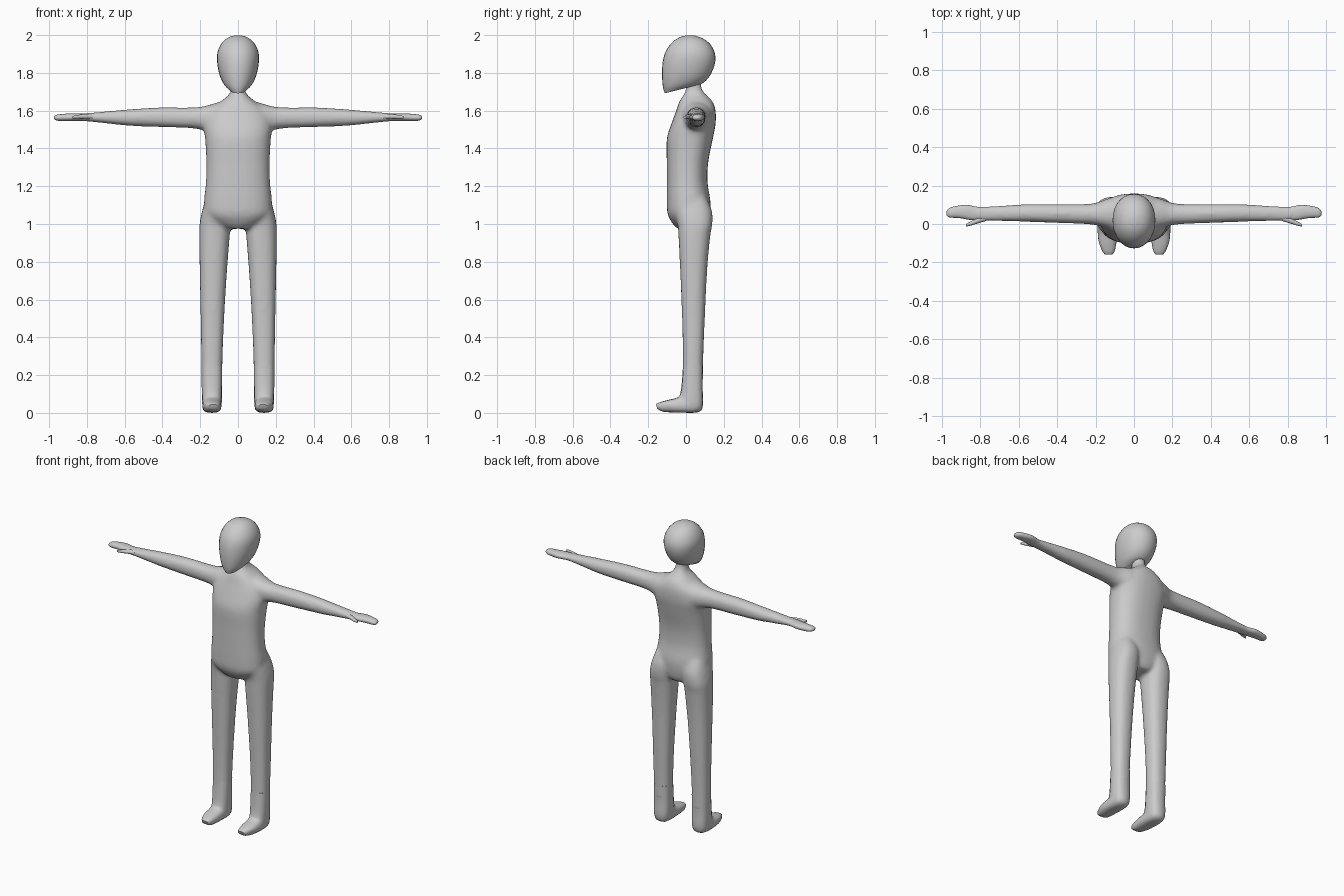
import bpy, bmesh, math
from mathutils import Vector

if "Cube" in bpy.data.objects:
    bpy.data.objects.remove(bpy.data.objects["Cube"])

skin = bpy.data.materials.new("light_grey")
skin.diffuse_color = (0.6, 0.6, 0.6, 1)
skin.use_nodes = True
skin.node_tree.nodes["Principled BSDF"].inputs["Base Color"].default_value = skin.diffuse_color


def spline(rows, steps):
    """Catmull-Rom interpolation between section rows."""
    out = []
    for i in range(len(rows) - 1):
        p = [rows[max(i - 1, 0)], rows[i], rows[i + 1], rows[min(i + 2, len(rows) - 1)]]
        for k in range(steps):
            t = k / steps
            out.append([0.5 * (2 * b + (c - a) * t + (2 * a - 5 * b + 4 * c - d) * t * t
                               + (3 * b - a - 3 * c + d) * t ** 3) for a, b, c, d in zip(*p)])
    return out + [list(rows[-1])]


def loft(name, rings, sides=20, power=1.0):
    """Skin rings given as (centre, half axis u, half axis v)."""
    bm = bmesh.new()
    loops = []
    for c, u, v in rings:
        loop = []
        for k in range(sides):
            a = 2 * math.pi * k / sides
            cu, sv = math.cos(a), math.sin(a)
            cu = math.copysign(abs(cu) ** power, cu)
            sv = math.copysign(abs(sv) ** power, sv)
            loop.append(bm.verts.new(c + u * cu + v * sv))
        loops.append(loop)
    for a, b in zip(loops, loops[1:]):
        for k in range(sides):
            j = (k + 1) % sides
            bm.faces.new((a[k], a[j], b[j], b[k]))
    bm.faces.new(loops[0])
    bm.faces.new(loops[-1])
    bmesh.ops.recalc_face_normals(bm, faces=bm.faces)
    me = bpy.data.meshes.new(name)
    bm.to_mesh(me)
    bm.free()
    me.materials.append(skin)
    ob = bpy.data.objects.new(name, me)
    bpy.context.collection.objects.link(ob)
    return ob


def upright(name, rows, s=1, steps=3, **kw):
    """Rows: front y, front z, back y, back z, centre x, half width."""
    rings = []
    for yf, zf, yb, zb, cx, hw in spline(rows, steps):
        f, b = Vector((s * cx, yf, zf)), Vector((s * cx, yb, zb))
        rings.append(((f + b) / 2, Vector((hw, 0, 0)), (b - f) / 2))
    return loft(name, rings, **kw)


def sideways(name, rows, s=1, steps=3, **kw):
    """Rows: x, front y, back y, bottom z, top z."""
    rings = [(Vector((s * x, (y0 + y1) / 2, (z0 + z1) / 2)),
              Vector((0, (y1 - y0) / 2, 0)), Vector((0, 0, (z1 - z0) / 2)))
             for x, y0, y1, z0, z1 in spline(rows, steps)]
    return loft(name, rings, **kw)


def select(obs):
    bpy.ops.object.select_all(action='DESELECT')
    for o in obs:
        o.select_set(True)
    bpy.context.view_layer.objects.active = obs[0]


# torso and neck: (z, front y, back y, half width)
torso = [(.975, -.045, .10, .07), (1.0, -.07, .118, .12), (1.05, -.097, .128, .175),
         (1.12, -.102, .13, .18), (1.22, -.102, .114, .17), (1.33, -.102, .118, .168),
         (1.45, -.102, .142, .174), (1.53, -.078, .157, .182), (1.60, -.052, .157, .155),
         (1.65, -.035, .14, .09), (1.685, -.012, .105, .048), (1.72, .0, .082, .035),
         (1.78, .0, .08, .035)]
body = [upright("body", [(a, z, b, z, 0, w) for z, a, b, w in torso], sides=28, power=.85)]
rest = []

for s, side in ((1, "left"), (-1, "right")):
    # leg: (z, front y, back y, inner x, outer x)
    leg = [(.16, -.02, .09, .084, .192), (.3, -.017, .092, .081, .195), (.5, -.021, .1, .073, .198),
           (.75, -.031, .112, .058, .203), (.93, -.04, .128, .044, .206),
           (1.0, -.045, .14, .042, .204), (1.07, -.06, .138, .035, .19), (1.14, -.05, .11, .04, .17)]
    body.append(upright("leg", [(a, z, b, z, (i + o) / 2, (o - i) / 2) for z, a, b, i, o in leg],
                        s, power=.85))
    # arm, flared into the shoulder
    arm = [(.06, -.03, .14, 1.49, 1.655), (.13, -.025, .135, 1.485, 1.638),
           (.19, -.008, .112, 1.498, 1.622), (.26, .0, .104, 1.508, 1.617),
           (.42, .006, .104, 1.513, 1.617), (.58, .012, .102, 1.52, 1.607),
           (.72, .015, .094, 1.535, 1.594), (.8, .016, .09, 1.543, 1.587), (.84, .02, .092, 1.545, 1.584)]
    body.append(sideways("arm", arm, s, power=.9))
    # hand
    hand = [(.78, .022, .084, 1.548, 1.583), (.83, .019, .092, 1.546, 1.584),
            (.87, .024, .1, 1.546, 1.585), (.91, .031, .096, 1.545, 1.584),
            (.95, .033, .088, 1.546, 1.58), (.968, .037, .078, 1.551, 1.575),
            (.975, .046, .066, 1.558, 1.568)]
    rest.append(sideways(side + "_hand", hand, s, sides=16, power=.9))
    # thumb
    thumb = [(.77, .016, .05, 1.555, 1.58), (.81, .004, .035, 1.556, 1.582),
             (.845, -.007, .016, 1.557, 1.578), (.875, -.013, .0, 1.559, 1.572)]
    rest.append(sideways(side + "_thumb", thumb, s, sides=10))
    # foot, sweeping from ankle over the heel to the toe
    foot = [(-.016, .25, .09, .25, .138, .054), (-.022, .16, .088, .13, .138, .054),
            (-.03, .105, .09, .045, .138, .053), (-.045, .082, .066, .004, .138, .051),
            (-.105, .066, -.04, .002, .138, .049), (-.145, .054, -.12, .006, .133, .035),
            (-.16, .045, -.152, .022, .132, .022)]
    rest.append(upright(side + "_foot", foot, s, sides=16, power=.75))

# fuse torso, arms and legs into one smooth skin
select(body)
bpy.ops.object.join()
body = body[0]
m = body.modifiers.new("fuse", 'REMESH')
m.mode, m.voxel_size, m.use_smooth_shade = 'VOXEL', .011, True
m = body.modifiers.new("blend", 'SMOOTH')
m.factor, m.iterations = .5, 8

# head
head = [(-.112, 1.692, .07, 1.738, 0, .046), (-.122, 1.725, .095, 1.75, 0, .073),
        (-.127, 1.79, .127, 1.785, 0, .097), (-.123, 1.86, .152, 1.845, 0, .11),
        (-.107, 1.915, .154, 1.9, 0, .109), (-.075, 1.96, .13, 1.95, 0, .088),
        (-.035, 1.988, .09, 1.982, 0, .056), (.005, 1.999, .045, 1.998, 0, .018)]
rest.append(upright("head", head, sides=28, power=.95))

select(rest + [body])
bpy.ops.object.shade_smooth_by_angle(angle=math.radians(50))
